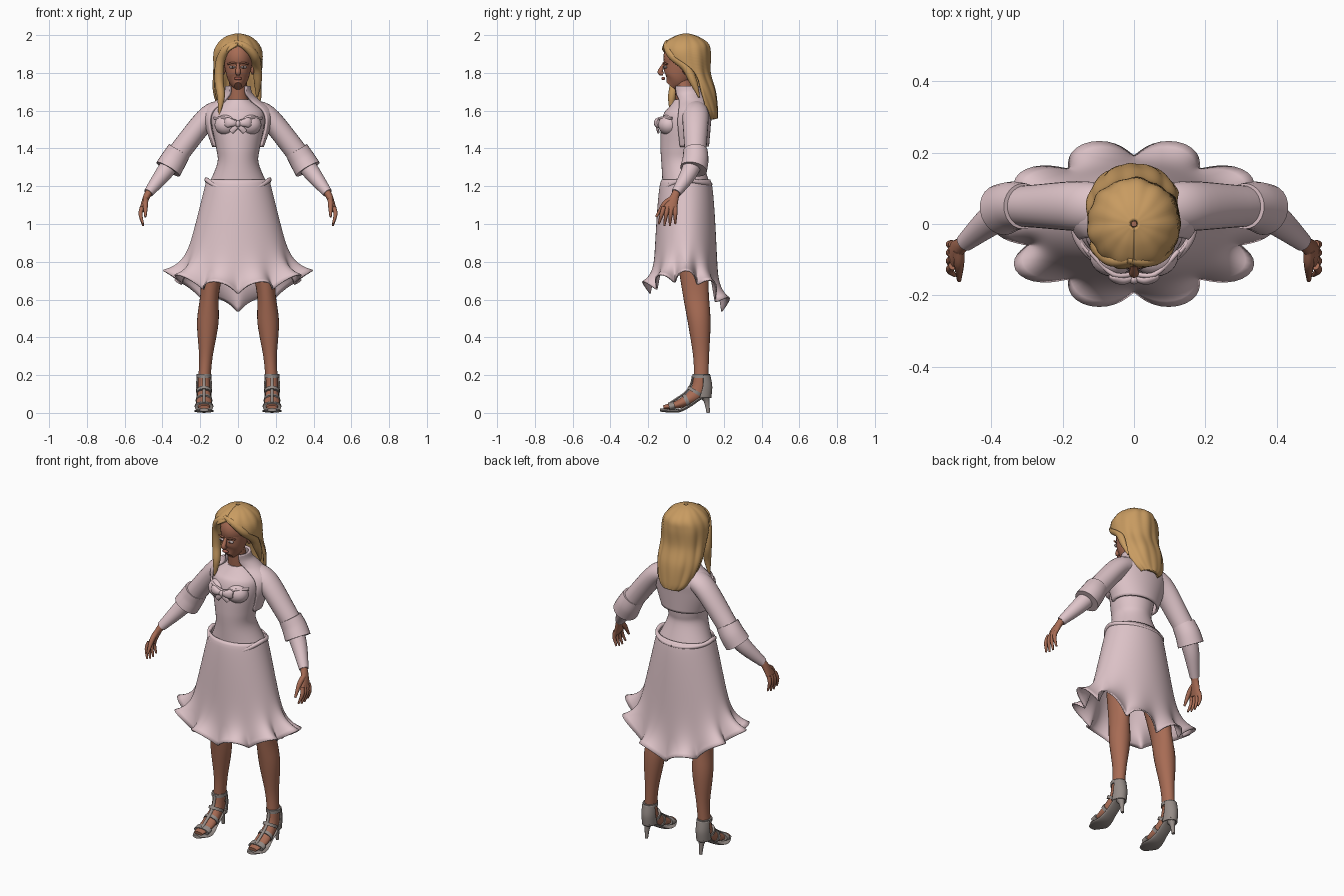
import bpy, bmesh
from math import sin, cos, pi, radians, sqrt
from mathutils import Vector, Matrix

if "Cube" in bpy.data.objects:
    bpy.data.objects.remove(bpy.data.objects["Cube"])


def material(name, red, green, blue):
    mat = bpy.data.materials.new(name)
    mat.use_nodes = True
    mat.diffuse_color = (red, green, blue, 1)
    mat.node_tree.nodes["Principled BSDF"].inputs["Base Color"].default_value = mat.diffuse_color
    return mat


skin = material("warm skin", .39, .15, .09)
pink = material("pale pink cloth", .73, .55, .58)
blonde = material("blonde hair", .58, .33, .12)
grey = material("grey leather", .3, .26, .24)
white = material("eye white", .6, .5, .5)
dark = material("dark brown", .07, .04, .03)
lip = material("lip", .33, .1, .07)


def finish(name, mat, bm, mirror=False, thick=0):
    """Turn a bmesh into a smooth-shaded object, optionally mirrored or thickened."""
    bmesh.ops.recalc_face_normals(bm, faces=bm.faces)
    mesh = bpy.data.meshes.new(name)
    bm.to_mesh(mesh)
    bm.free()
    mesh.materials.append(mat)
    obj = bpy.data.objects.new(name, mesh)
    bpy.context.collection.objects.link(obj)
    if thick:
        solid = obj.modifiers.new("thickness", 'SOLIDIFY')
        solid.thickness, solid.offset = thick, 0
    if mirror:
        obj.modifiers.new("mirror", 'MIRROR')
    bpy.ops.object.select_all(action='DESELECT')
    obj.select_set(True)
    bpy.context.view_layer.objects.active = obj
    bpy.ops.object.shade_smooth_by_angle(angle=radians(50))


def spline(a, b, c, d, t):
    return b + (c - a) * t / 2 + (2 * a - 5 * b + 4 * c - d) * t ** 2 / 2 \
        + (3 * b - a - 3 * c + d) * t ** 3 / 2


def smooth(rows, steps):
    """Curve of tuples passing through every given row."""
    padded = [rows[0], *rows, rows[-1]]
    out = []
    for four in zip(padded, padded[1:], padded[2:], padded[3:]):
        for k in range(steps):
            out.append([spline(*values, k / steps) for values in zip(*four)])
    return out + [list(rows[-1])]


def grid(name, mat, rows, closed=True, caps=False, **opts):
    """Skin a list of rings or open strips with quads."""
    bm = bmesh.new()
    rings = [[bm.verts.new(point) for point in row] for row in rows]
    count = len(rings[0])
    for low, high in zip(rings, rings[1:]):
        for k in range(count if closed else count - 1):
            after = (k + 1) % count
            bm.faces.new((low[k], low[after], high[after], high[k]))
    if caps:
        bm.faces.new(rings[0][::-1])
        bm.faces.new(rings[-1])
    finish(name, mat, bm, **opts)


def sweep(name, mat, path, width, depth=None, across='X', sides=20, steps=6, **opts):
    """Tube along a path; width is the radius along the named axis, depth the other radius."""
    widths = width if isinstance(width, list) else [width] * len(path)
    depths = depth if isinstance(depth, list) else [depth or w for w in widths]
    stations = smooth([(*p, w, d) for p, w, d in zip(path, widths, depths)], steps)
    centres = [Vector(station[:3]) for station in stations]
    axis = Vector((across == 'X', across == 'Y', across == 'Z'))
    rows = []
    for i, (*_, w, d) in enumerate(stations):
        tangent = (centres[min(i + 1, len(centres) - 1)] - centres[max(i - 1, 0)]).normalized()
        u = (axis - tangent * axis.dot(tangent)).normalized()
        v = tangent.cross(u)
        angles = [2 * pi * k / sides for k in range(sides)]
        rows.append([centres[i] + u * w * cos(a) + v * d * sin(a) for a in angles])
    grid(name, mat, rows, caps=True, **opts)


def shell(name, mat, rows, x=0, groove=0, right=1, count=72, **opts):
    """Open-fronted shell from (z, y, x radius, y radius, half gap in degrees) rows."""
    strips = []
    for z, y, rx, ry, gap in smooth(rows, 6):
        start = radians(max(gap, 0))
        span = 2 * pi - start - start * right
        strip = []
        for k in range(count + 1):
            a = start + span * k / count
            r = 1 + groove * (cos(a * 13 + z * 9) + sin(a * 7 - z * 14))
            strip.append((x + rx * r * sin(a), y - ry * r * cos(a), z))
        strips.append(strip)
    grid(name, mat, strips, closed=False, **opts)


def blob(name, mat, location, size, **opts):
    bm = bmesh.new()
    place = Matrix.Translation(location) @ Matrix.Diagonal((*size, 1))
    bmesh.ops.create_uvsphere(bm, u_segments=24, v_segments=16, radius=1, matrix=place)
    finish(name, mat, bm, **opts)


def upright(x, *pairs):
    """Path in the plane of constant x from (y, z) pairs."""
    return [(x, y, z) for y, z in pairs]


# Head, neck and face
blob("skull", skin, (0, -.01, 1.88), (.08, .11, .1))
sweep("jaw", skin, upright(0, (-.08, 1.73), (-.05, 1.77), (-.02, 1.86)),
      [.02, .055, .077], [.03, .07, .1], sides=32)
sweep("neck", skin, upright(0, (.01, 1.6), (-.02, 1.78)), [.06, .045])
sweep("nose", skin, upright(0, (-.115, 1.85), (-.137, 1.805), (-.12, 1.795)), [.007, .014, .01])
blob("ear", skin, (.076, 0, 1.82), (.01, .02, .03), mirror=True)
blob("eye", white, (.03, -.11, 1.83), (.017, .011, .007), mirror=True)
blob("iris", dark, (.03, -.119, 1.83), (.006, .004, .006), mirror=True)
sweep("brow", skin, [(.01, -.12, 1.85), (.03, -.117, 1.853), (.055, -.1, 1.846)],
      .005, across='Z', sides=8, mirror=True)
blob("lips", lip, (0, -.12, 1.77), (.02, .01, .009))

# Hair: long swept-back mass with loose front locks
shell("hair", blonde, [(2, 0, .01, .01, 0), (1.985, 0, .06, .06, 0), (1.95, 0, .1, .11, 0),
                       (1.9, 0, .12, .12, 50), (1.8, .02, .12, .1, 105), (1.7, .06, .12, .09, 105),
                       (1.6, .11, .09, .05, 90), (1.56, .13, .05, .03, 90)],
      groove=.018, right=.65, thick=.018)
lock = [.01, .02, .024, .024, .02, .004]
sweep("right_lock", blonde, [(0, -.1, 1.965), (-.06, -.1, 1.93), (-.094, -.07, 1.86),
                             (-.1, -.06, 1.76), (-.09, -.075, 1.67), (-.1, -.08, 1.58)], lock)
sweep("left_lock", blonde, [(-.02, -.1, 1.965), (.04, -.1, 1.94), (.086, -.07, 1.89),
                            (.1, 0, 1.83), (.105, .04, 1.75), (.1, .07, 1.67)], lock)

# Bodice with bust, neckline and pointed waist band
sweep("bodice", pink, upright(0, (0, 1.2), (-.02, 1.32), (-.02, 1.4), (-.01, 1.53), (0, 1.6), (0, 1.66)),
      [.16, .11, .115, .14, .13, .06], [.125, .11, .115, .12, .1, .06], sides=40)
blob("bust", pink, (.06, -.09, 1.525), (.064, .057, .055), mirror=True)
sweep("neckline_trim", pink, [(0, -.14, 1.54), (.06, -.14, 1.56), (.125, -.075, 1.56)],
      .007, across='Z', sides=10, mirror=True)
band = []
for k in range(49):
    a = pi / 2 + 2 * pi * k / 48
    dip = .065 * sin(a) ** 2 if sin(a) < 0 else .025 * sin(a)
    band.append((.167 * cos(a), .128 * sin(a), 1.235 - dip))
sweep("waist_band", pink, band, .012, across='Z', sides=10, steps=1)

# Bow
sweep("bow_loop", pink, [(0, -.15, 1.53), (.03, -.156, 1.535), (.055, -.15, 1.537), (.07, -.147, 1.537)],
      [.008, .014, .014, .006], [.01, .02, .026, .017], across='Y', mirror=True)
sweep("bow_tail", pink, [(0, -.152, 1.525), (.02, -.152, 1.505), (.036, -.146, 1.488)],
      .006, .014, across='Y', mirror=True)
blob("bow_knot", pink, (0, -.155, 1.53), (.014, .014, .018))

# Short open jacket with standing collar
shell("jacket", pink, [(1.41, .01, .13, .105, 68), (1.53, .015, .17, .11, 60), (1.6, .03, .17, .1, 50),
                       (1.65, .03, .11, .08, 40), (1.69, .01, .07, .07, 36), (1.73, 0, .06, .07, 42)],
      thick=.014)

# Sleeves, cuffs and hands
arm = dict(across='Y', sides=24, mirror=True)
sweep("upper_sleeve", pink, [(.07, .045, 1.6), (.155, .05, 1.57), (.28, .05, 1.42), (.345, .05, 1.33)],
      [.065, .07, .06, .055], .058, **arm)
sweep("cuff", pink, [(.31, .05, 1.39), (.34, .05, 1.34), (.37, .04, 1.29)], [.064, .069, .072], **arm)
sweep("lower_sleeve", pink, [(.34, .045, 1.34), (.4, .01, 1.26), (.474, -.052, 1.165)],
      [.05, .043, .026], **arm)
sweep("palm", skin, [(.465, -.046, 1.178), (.484, -.06, 1.145), (.509, -.086, 1.075)],
      [.021, .023, .038], [.02, .018, .013], **arm)
for i, finger in enumerate(("little", "ring", "middle", "index")):
    y = -.057 - .02 * i
    tip = .99 if finger in ("ring", "middle") else 1
    sweep(finger + "_finger", skin, [(.508, y, 1.09), (.516, y - .004 * i, 1.05), (.502, y - .009 * i, tip)],
          [.012, .011, .005], across='Y', sides=10, mirror=True)
sweep("thumb", skin, upright(.49, (-.075, 1.135), (-.115, 1.105), (-.158, 1.038)),
      [.015, .014, .006], sides=10, mirror=True)

# Skirt: smooth hips flowing into ten ruffled lobes, hem lowest at the back
waist = 1.235
rows = []
for step in range(33):
    t = step / 32
    flare = t ** 8
    ruffle = .115 * flare
    row = []
    for k in range(160):
        a = 2 * pi * k / 160
        wave = cos(10 * a)
        hem = .725 - (.16 if sin(a) > 0 else .065) * sin(a) ** 2
        spread = a + ruffle * sin(10 * a) / 2
        r = 1 + ruffle * wave
        row.append((r * cos(spread) * (.163 + .127 * t + .065 * flare),
                    r * sin(spread) * (.125 + .045 * sqrt(t) + .045 * flare),
                    waist + (hem - waist) * t + ruffle * wave / 4))
    rows.append(row)
grid("skirt", pink, rows, thick=.007)

# Legs and feet
sweep("leg", skin, [(.12, .03, .9), (.148, .05, .65), (.16, .07, .48), (.17, .08, .3), (.178, .08, .18)],
      [.08, .05, .057, .036, .032], [.09, .07, .06, .042, .038], sides=24, mirror=True)
sweep("foot", skin, upright(.18, (.08, .2), (.06, .11), (-.03, .05), (-.12, .03)),
      [.032, .034, .041, .028], [.038, .04, .024, .01], sides=24, mirror=True)
blob("heel", skin, (.18, .09, .115), (.032, .038, .04), mirror=True)

# High-heeled sandals
sweep("sole", grey, upright(.18, (.125, .09), (.08, .08), (.02, .04), (-.03, .014), (-.08, .01), (-.137, .016)),
      [.025, .035, .037, .046, .053, .025], .009, mirror=True)
sweep("stiletto", grey, upright(.18, (.1, .09), (.11, .06), (.118, 0)), [.03, .015, .009], mirror=True)
shell("heel_counter", grey, [(.2, .08, .037, .045, 105), (.14, .085, .038, .05, 95), (.08, .08, .036, .05, 80)],
      x=.18, count=24, thick=.008, mirror=True)
for label, low, high, wide, deep in (("ankle_strap", (.08, .185), (.08, .205), .039, .046),
                                     ("instep_strap", (.045, .105), (.054, .12), .04, .046),
                                     ("arch_strap", (-.005, .062), (.012, .07), .044, .036),
                                     ("toe_strap", (-.09, .031), (-.06, .039), .049, .023)):
    sweep(label, grey, upright(.18, low, high), wide, deep, sides=24, mirror=True)
sweep("centre_strap", grey, upright(.18, (.036, .195), (.026, .15), (-.004, .107), (-.085, .052)),
      .009, .006, sides=10, mirror=True)
